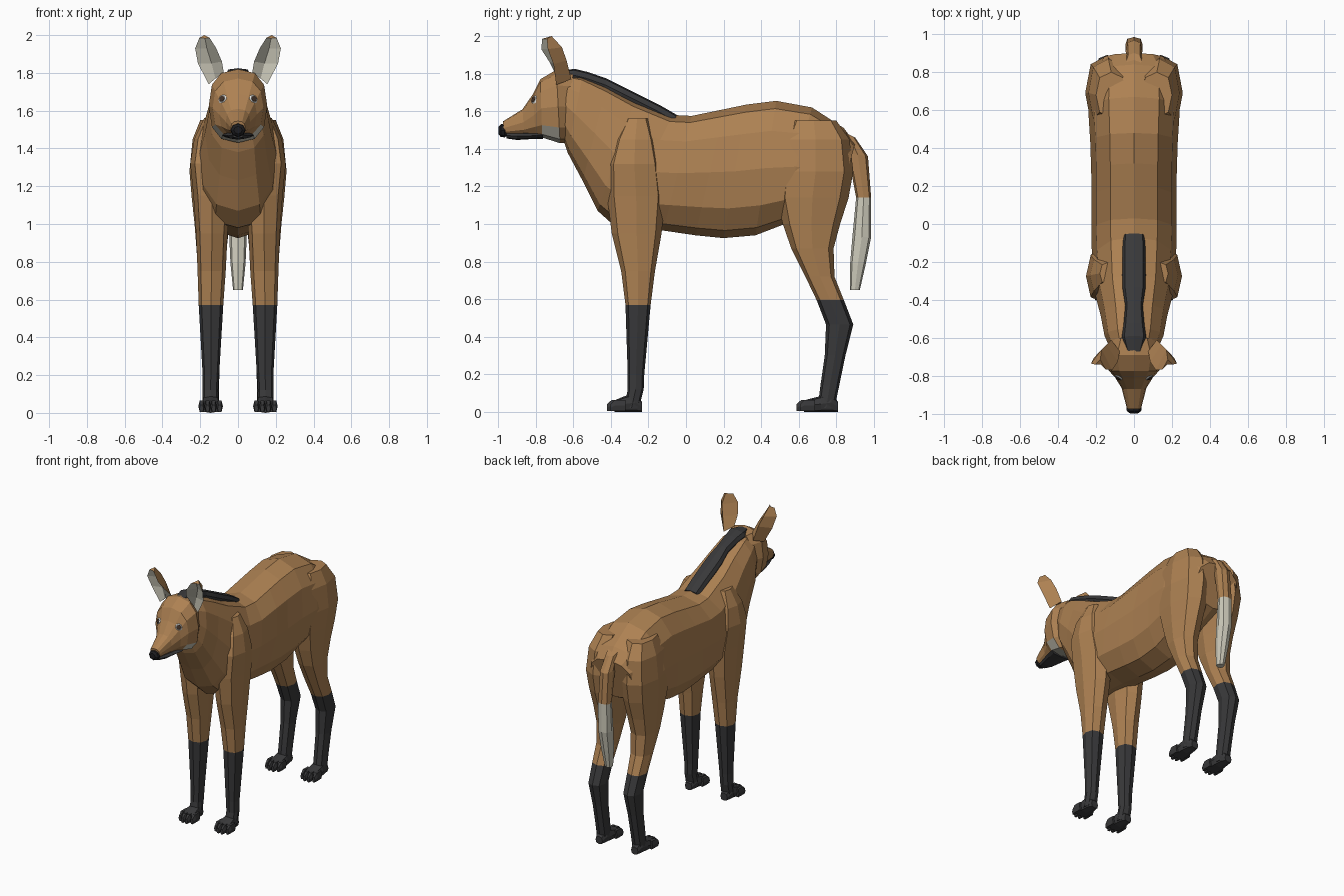
import bpy, bmesh, math
from mathutils import Vector as V


def material(name, rgb):
    m = bpy.data.materials.new(name)
    m.diffuse_color = (*rgb, 1)
    return m


BROWN = material("russet_fur", (0.42, 0.22, 0.085))
BLACK = material("black_fur", (0.04, 0.04, 0.042))
WHITE = material("cream_fur", (0.62, 0.60, 0.50))
NOSE = material("nose_black", (0.012, 0.012, 0.014))
EYE = material("eye_white", (0.75, 0.75, 0.72))
PUPIL = material("pupil_brown", (0.05, 0.03, 0.02))


def ring(c, u, v, n=12, p=0.85, turn=0.0):
    """Rounded-box ring about c, spanned by half axes u and v."""
    pts = []
    for i in range(n):
        a = math.pi * 2 * (i + turn) / n
        co, si = math.cos(a), math.sin(a)
        pts.append(V(c) + V(u) * math.copysign(abs(co) ** p, co)
                   + V(v) * math.copysign(abs(si) ** p, si))
    return pts


def loft(name, rings, mats, rule=None, mirror=False):
    """Skin the rings, cap both ends, colour faces by rule(centre, strip side)."""
    bm = bmesh.new()
    rows = [[bm.verts.new(p) for p in r] for r in rings]
    n = len(rows[0])
    for a, b in zip(rows, rows[1:]):
        for i in range(n):
            j = (i + 1) % n
            f = bm.faces.new((a[i], a[j], b[j], b[i]))
            if rule:
                f.material_index = rule(f.calc_center_median(), i)
    for r in (rows[0], rows[-1]):
        f = bm.faces.new(r)
        if rule:
            f.material_index = rule(f.calc_center_median(), -1)
    bmesh.ops.recalc_face_normals(bm, faces=bm.faces)
    me = bpy.data.meshes.new(name)
    bm.to_mesh(me)
    bm.free()
    for m in mats:
        me.materials.append(m)
    ob = bpy.data.objects.new(name, me)
    bpy.context.collection.objects.link(ob)
    if mirror:
        ob.modifiers.new("mirror", 'MIRROR')
    return ob


def slice_ring(ty, tz, by, bz, w, n=12, p=0.85):
    """Ring from its top and bottom points in the side view and a half width."""
    return ring((0, (ty + by) / 2, (tz + bz) / 2), (w, 0, 0),
                (0, (ty - by) / 2, (tz - bz) / 2), n, p)


def level_ring(z, y0, y1, x0, x1, n=8, tilt=0.0):
    """Horizontal ring from its extents; tilt raises the +y side."""
    return ring(((x0 + x1) / 2, (y0 + y1) / 2, z), ((x1 - x0) / 2, 0, 0),
                (0, (y1 - y0) / 2, tilt), n, 0.8)


# Torso and neck
loft("body", [slice_ring(*s) for s in (
    (-0.63, 1.80, -0.66, 1.47, 0.13),
    (-0.55, 1.79, -0.63, 1.38, 0.155),
    (-0.42, 1.735, -0.55, 1.23, 0.175),
    (-0.27, 1.66, -0.47, 1.07, 0.205),
    (-0.07, 1.58, -0.37, 0.98, 0.22),
    (0.03, 1.575, -0.12, 0.965, 0.225),
    (0.20, 1.61, 0.05, 0.94, 0.225),
    (0.32, 1.635, 0.20, 0.925, 0.225),
    (0.48, 1.655, 0.37, 0.94, 0.23),
    (0.67, 1.62, 0.50, 0.99, 0.24),
    (0.84, 1.51, 0.66, 1.05, 0.235),
    (0.90, 1.43, 0.82, 1.13, 0.175))], [BROWN])

# Head with pale throat
loft("head", [slice_ring(*s, n=12, p=0.8) for s in (
    (-0.60, 1.815, -0.63, 1.43, 0.12),
    (-0.69, 1.82, -0.67, 1.43, 0.155),
    (-0.775, 1.77, -0.765, 1.46, 0.135),
    (-0.815, 1.69, -0.80, 1.47, 0.10),
    (-0.87, 1.61, -0.86, 1.472, 0.065),
    (-0.975, 1.545, -0.965, 1.475, 0.038))], [BROWN, WHITE],
    lambda c, i: int(c.z < 1.56 and -0.77 < c.y < -0.67))

# Lower jaw and nose
loft("lower_jaw", [slice_ring(y, 1.487, y, z, w, 8) for y, z, w in (
    (-0.76, 1.453, 0.085), (-0.82, 1.452, 0.072), (-0.90, 1.447, 0.05),
    (-0.955, 1.455, 0.03))], [BLACK])
loft("nose", [ring((0, y, 1.497), (r, 0, 0), (0, 0, r * 0.9), 8, 1) for y, r in (
    (-0.95, 0.030), (-0.965, 0.040), (-0.985, 0.038), (-0.997, 0.022))], [NOSE])

# Eyes: shallow domes facing forward and outward
d = V((0.5, -0.8, 0.3)).normalized()
u = d.cross(V((0, 0, 1))).normalized()
v = u.cross(d)
for name, mat, steps in (
        ("eye", EYE, ((-0.015, 0.026), (0.004, 0.026), (0.010, 0.018))),
        ("pupil", PUPIL, ((0.0, 0.016), (0.012, 0.016), (0.015, 0.010)))):
    loft(name, [ring(V((0.08, -0.803, 1.66)) + d * o, u * r, v * r, 8, 1)
                for o, r in steps], [mat], mirror=True)

# Ears: each row is inner edge, back ridge, outer edge, hollow
loft("ear", [[V(p) for p in row] for row in (
    ((0.075, -0.67, 1.80), (0.12, -0.61, 1.77), (0.155, -0.69, 1.74), (0.12, -0.68, 1.77)),
    ((0.085, -0.725, 1.86), (0.145, -0.635, 1.87), (0.212, -0.705, 1.85), (0.14, -0.685, 1.85)),
    ((0.115, -0.77, 1.93), (0.17, -0.66, 1.94), (0.227, -0.735, 1.93), (0.165, -0.705, 1.93)),
    ((0.15, -0.765, 1.985), (0.178, -0.715, 2.0), (0.205, -0.74, 1.985), (0.175, -0.74, 1.983)))],
    [BROWN, WHITE], lambda c, i: int(i >= 2), mirror=True)

# Mane along the neck
loft("mane", [ring((0, y, z - 0.03), (w, 0, 0), (0, 0.01, 0.033), 8, 0.7)
              for y, z, w in (
    (-0.68, 1.815, 0.04), (-0.60, 1.822, 0.065), (-0.53, 1.805, 0.055),
    (-0.43, 1.77, 0.046), (-0.34, 1.725, 0.06), (-0.27, 1.69, 0.062),
    (-0.15, 1.63, 0.06), (-0.06, 1.578, 0.058))], [BLACK])

# Tail with pale tip
loft("tail", [level_ring(z, a, b, -w, w, 8, t) for z, a, b, w, t in (
    (1.48, 0.82, 0.90, 0.04, -0.02),
    (1.37, 0.86, 0.968, 0.044, -0.01),
    (1.14, 0.905, 0.985, 0.046, 0),
    (0.93, 0.885, 0.985, 0.046, 0),
    (0.79, 0.873, 0.957, 0.040, 0),
    (0.65, 0.872, 0.925, 0.026, 0))], [BROWN, WHITE],
    lambda c, i: int(c.z < 1.14))

# Legs, dark below the stocking line
loft("front_leg", [level_ring(*s) for s in (
    (1.56, -0.32, -0.20, 0.08, 0.18),
    (1.45, -0.38, -0.16, 0.06, 0.232),
    (1.32, -0.42, -0.13, 0.05, 0.253),
    (1.15, -0.42, -0.11, 0.04, 0.236),
    (0.95, -0.395, -0.13, 0.055, 0.222),
    (0.75, -0.345, -0.165, 0.065, 0.214),
    (0.57, -0.322, -0.188, 0.078, 0.208),
    (0.20, -0.31, -0.222, 0.10, 0.187),
    (0.12, -0.31, -0.225, 0.105, 0.187),
    (0.02, -0.33, -0.25, 0.10, 0.19))], [BROWN, BLACK],
    lambda c, i: int(c.z < 0.57), mirror=True)
loft("hind_leg", [level_ring(*s) for s in (
    (1.55, 0.56, 0.80, 0.04, 0.20),
    (1.45, 0.51, 0.87, 0.03, 0.24),
    (1.28, 0.49, 0.89, 0.02, 0.257),
    (1.14, 0.48, 0.865, 0.03, 0.245),
    (1.00, 0.515, 0.82, 0.045, 0.23),
    (0.87, 0.56, 0.785, 0.06, 0.22),
    (0.72, 0.635, 0.79, 0.07, 0.21),
    (0.595, 0.695, 0.84, 0.08, 0.205),
    (0.465, 0.745, 0.89, 0.085, 0.20),
    (0.30, 0.738, 0.848, 0.097, 0.19),
    (0.14, 0.715, 0.815, 0.10, 0.188),
    (0.02, 0.70, 0.79, 0.10, 0.19))], [BROWN, BLACK],
    lambda c, i: int(c.z < 0.6), mirror=True)

# Paws: a pad and four toes each
for part, tip, heel in (("front", -0.42, -0.235), ("hind", 0.588, 0.808)):
    loft(part + "_paw", [ring((0.145, y, h / 2), (w, 0, 0), (0, 0, h / 2), 8, 0.7)
                         for y, h, w in (
        (heel, 0.055, 0.028), (heel - 0.035, 0.10, 0.042),
        (heel - 0.09, 0.085, 0.050), (tip + 0.04, 0.062, 0.054))], [BLACK], mirror=True)
    for k in range(4):
        x = 0.145 + (k - 1.5) * 0.032
        y = tip + (0.018 if k in (0, 3) else 0)
        loft(f"{part}_toe_{k + 1}",
             [ring((x, y + o, h / 2 + 0.002), (w, 0, 0), (0, 0, h / 2), 6, 0.8)
              for o, h, w in ((0.08, 0.066, 0.014), (0.025, 0.066, 0.017),
                              (0.0, 0.042, 0.011))], [BLACK], mirror=True)
